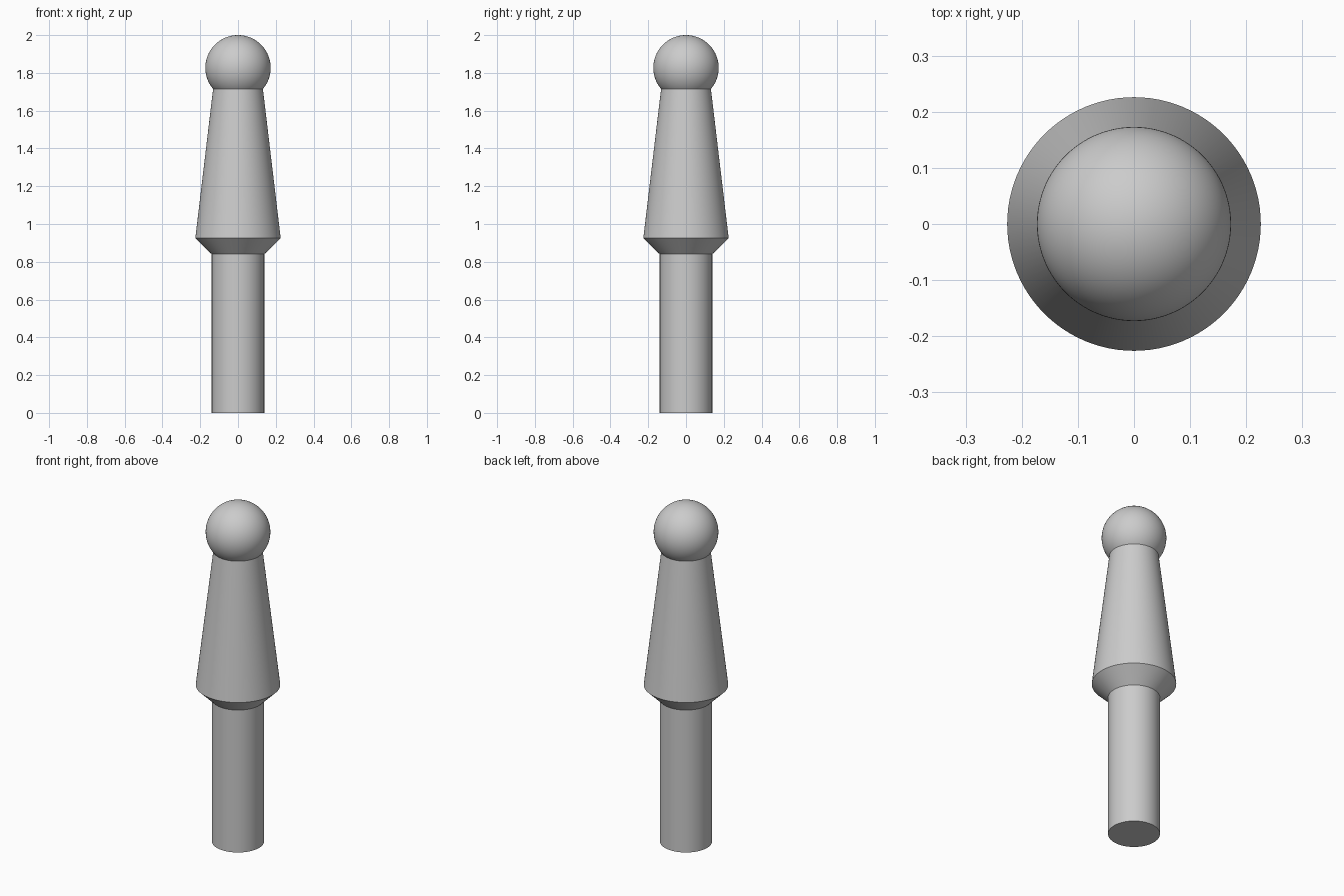
import bpy, bmesh, math
from mathutils import Matrix

cube = bpy.data.objects.get("Cube")
if cube:
    bpy.data.objects.remove(cube, do_unlink=True)

# Plain metal grey
grey = bpy.data.materials.new("metal_grey")
grey.use_nodes = True
colour = (0.6, 0.6, 0.6, 1)
grey.diffuse_color = colour
grey.node_tree.nodes["Principled BSDF"].inputs["Base Color"].default_value = colour

SEGMENTS = 96
BALL_R, NECK_Z = 0.173, 1.715
SHAFT_R, SHAFT_TOP = 0.139, 0.84
FLANGE_R, FLANGE_Z = 0.226, 0.925
ball_z = 2 - BALL_R

# Half outline: flat foot, shaft, flared shoulder, tapered body
profile = [(0, 0), (SHAFT_R, 0), (SHAFT_R, SHAFT_TOP), (FLANGE_R, FLANGE_Z)]

# Ball arc from the neck up to the pole
start = math.asin((NECK_Z - ball_z) / BALL_R)
steps = 40
for i in range(steps):
    a = start + (math.pi / 2 - start) * i / steps
    profile.append((BALL_R * math.cos(a), ball_z + BALL_R * math.sin(a)))
profile.append((0, 2))

# Revolve the outline about the vertical axis
bm = bmesh.new()
verts = [bm.verts.new((r, 0, z)) for r, z in profile]
edges = [bm.edges.new(pair) for pair in zip(verts, verts[1:])]
bmesh.ops.spin(bm, geom=verts + edges, cent=(0, 0, 0), axis=(0, 0, 1),
               angle=math.tau, steps=SEGMENTS, use_merge=True)
bmesh.ops.remove_doubles(bm, verts=bm.verts, dist=0.0001)
bmesh.ops.recalc_face_normals(bm, faces=bm.faces)
mesh = bpy.data.meshes.new("ball_stud")
bm.to_mesh(mesh)
bm.free()
mesh.materials.append(grey)

stud = bpy.data.objects.new("ball_stud", mesh)
bpy.context.collection.objects.link(stud)
bpy.ops.object.select_all(action='DESELECT')
stud.select_set(True)
bpy.context.view_layer.objects.active = stud
bpy.ops.object.shade_smooth_by_angle(angle=math.radians(30))
